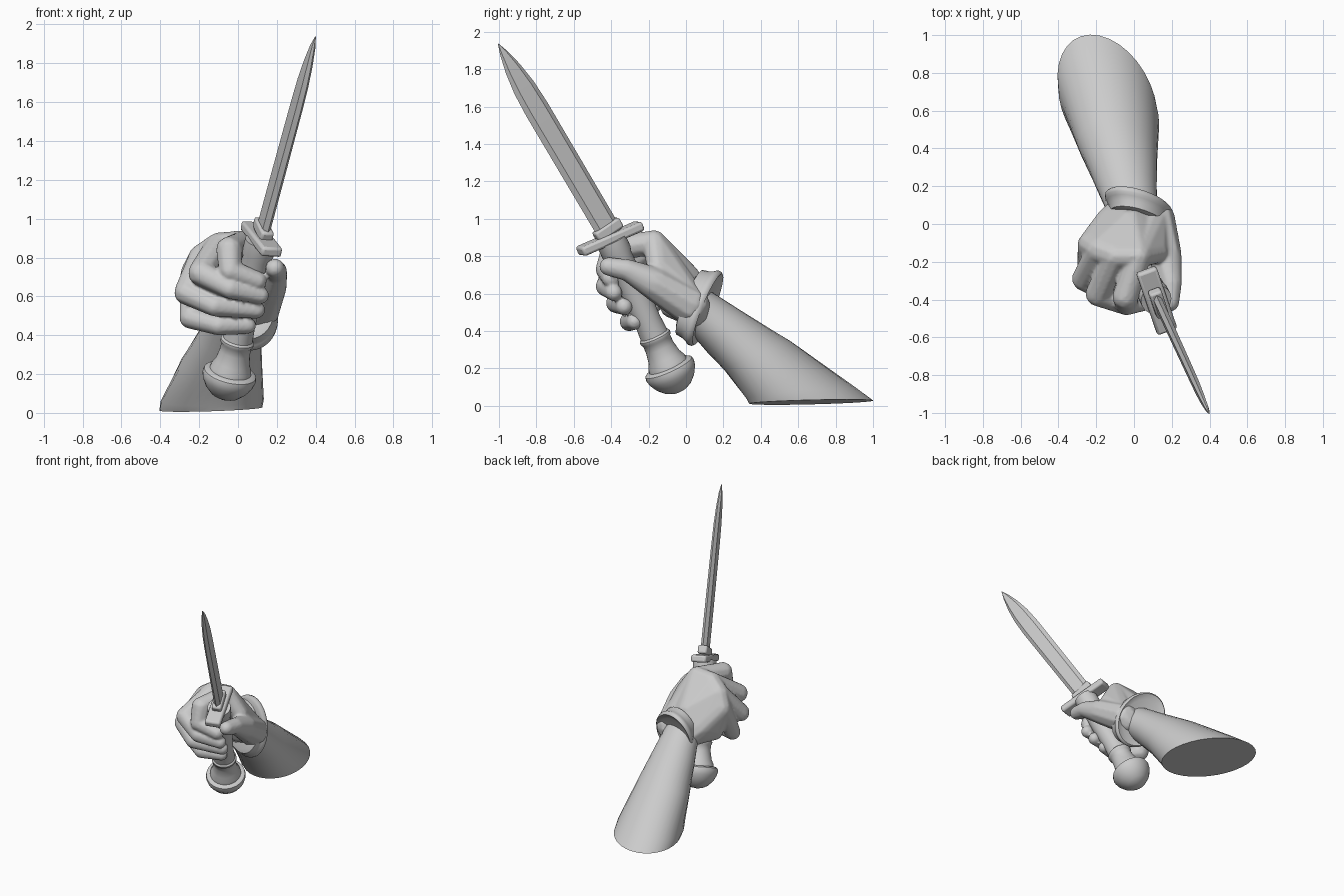
import bpy, bmesh, math
from mathutils import Vector, Matrix

if "Cube" in bpy.data.objects:
    bpy.data.objects.remove(bpy.data.objects["Cube"])

V = Vector


def finish(bm, name, angle=35):
    bmesh.ops.recalc_face_normals(bm, faces=bm.faces[:])
    me = bpy.data.meshes.new(name)
    bm.to_mesh(me)
    bm.free()
    ob = bpy.data.objects.new(name, me)
    bpy.context.collection.objects.link(ob)
    bpy.ops.object.select_all(action='DESELECT')
    bpy.context.view_layer.objects.active = ob
    ob.select_set(True)
    bpy.ops.object.shade_smooth_by_angle(angle=math.radians(angle))
    return ob


def loft(name, rings, angle=35):
    """Skin a list of equal-length point rings and cap both ends."""
    bm = bmesh.new()
    vs = [[bm.verts.new(p) for p in r] for r in rings]
    n = len(vs[0])
    for a, b in zip(vs, vs[1:]):
        for i in range(n):
            j = (i + 1) % n
            bm.faces.new((a[i], a[j], b[j], b[i]))
    bm.faces.new(vs[0])
    bm.faces.new(vs[-1])
    return finish(bm, name, angle)


def ellipse(c, u, v, n=32):
    c, u, v = V(c), V(u), V(v)
    return [c + u * math.cos(2 * math.pi * i / n) + v * math.sin(2 * math.pi * i / n)
            for i in range(n)]


def blob(bm, balls):
    """Add the convex hull of several balls (x, y, z, radius)."""
    part = bmesh.new()
    for x, y, z, r in balls:
        bmesh.ops.create_icosphere(part, subdivisions=2, radius=r,
                                   matrix=Matrix.Translation((x, y, z)))
    res = bmesh.ops.convex_hull(part, input=part.verts[:])
    junk = {g for k in ('geom_interior', 'geom_unused') for g in res[k]
            if isinstance(g, bmesh.types.BMVert)}
    bmesh.ops.delete(part, geom=list(junk), context='VERTS')
    me = bpy.data.meshes.new("tmp")
    part.to_mesh(me)
    part.free()
    bm.from_mesh(me)
    bpy.data.meshes.remove(me)


def box(name, c, axes, half, bevel):
    bm = bmesh.new()
    bmesh.ops.create_cube(bm, size=2)
    for v in bm.verts:
        v.co = V(c) + sum((a * h * k for a, h, k in zip(axes, half, v.co)), V())
    ob = finish(bm, name)
    m = ob.modifiers.new("bevel", 'BEVEL')
    m.width, m.segments = bevel, 2
    return ob


# Dagger axes: along the blade, across its width, through its thickness
along = V((0.227, -0.495, 0.839)).normalized()
wide = V((0.263, -0.798, -0.54))
wide = (wide - along * wide.dot(along)).normalized()
thin = along.cross(wide)
base = V((0.14, -0.44, 0.98))

# Blade: flat faces with bevelled cutting edges
rings = []
for s, w, t in [(-0.09, .068, .022), (0.3, .069, .021), (0.72, .07, .019), (0.86, .064, .018),
                (0.98, .047, .015), (1.08, .023, .010), (1.14, .002, .002)]:
    rings.append([base + along * s + wide * w * a + thin * t * b for a, b in
                  [(1, 0), (.62, 1), (-.62, 1), (-1, 0), (-.62, -1), (.62, -1)]])
loft("blade", rings, 15)
box("blade_collar", base - along * 0.045, (along, wide, thin), (.03, .08, .034), .012)

# Crossguard
guard_c = V((0.12, -0.405, 0.895))
g_long = V((0.30, -0.874, -0.38)).normalized()
g_side = along.cross(g_long).normalized()
box("crossguard", guard_c, (g_long, g_side, g_long.cross(g_side)), (.185, .056, .026), .014)

# Grip and pommel, turned around the handle axis
foot = V((-0.045, -0.085, 0.19))
h = (guard_c - foot).normalized()
hu = h.orthogonal().normalized()
hv = h.cross(hu)


def turned(name, profile):
    loft(name, [ellipse(foot + h * s, hu * r, hv * r) for s, r in profile], 40)


turned("pommel", [(-.128, .004), (-.122, .04), (-.105, .075), (-.07, .11), (-.03, .133),
                  (0, .14), (.02, .136), (.03, .12), (.032, .08)])
turned("grip", [(.02, .11), (.05, .105), (.08, .09), (.14, .079), (.18, .079), (.19, .087),
                (.205, .087), (.215, .077), (.3, .072), (.5, .076), (.68, .074),
                (.71, .082), (.78, .082)])

# Forearm, cut flat at the bottom
loft("forearm", [
    ellipse((-.14, .67, .02), (.265, -.12, .008), (.01, .31, .012)),
    ellipse((-.133, .62, .065), (.266, -.10, .005), (.01, .28, .03)),
    ellipse((-.085, .385, .265), (.208, -.04, 0), (0, .17, .082)),
    ellipse((-.04, .20, .40), (.16, 0, 0), (0, .085, .115)),
    ellipse((-.015, .09, .49), (.138, 0, 0), (0, .05, .118)),
    ellipse((0, .02, .55), (.13, 0, 0), (0, .05, .11))], 40)

# Rolled glove cuff
cuff_dir = V((0, .93, -.36))
loft("glove_cuff", [
    ellipse(V((.027, .08, .53)) + cuff_dir * d, V((.165, -.045, -.03)) * k, V((.0, .065, .18)) * k)
    for d, k in [(.025, .8), (.035, .98), (.04, 1.04), (.03, 1.09), (.01, 1.09),
                 (-.005, 1.03), (-.03, .98), (-.065, .95), (-.075, .8)]], 50)

# Gloved hand: palm, thumb and fingers merged into one skin
bm = bmesh.new()
knuckles = [(.025, -.17, .875, .065), (-.10, -.17, .86, .07),
            (-.18, -.14, .80, .075), (-.225, -.11, .71, .075)]
blob(bm, knuckles + [(-.07, .05, .53, .09), (.09, .04, .51, .09), (-.02, -.01, .68, .09),
                     (-.13, .01, .58, .08), (-.19, -.08, .53, .06)])
# Web between thumb and index finger
blob(bm, [knuckles[0], (.10, .02, .55, .10), (.12, -.15, .74, .06)])


def chain(balls):
    for a, b in zip(balls, balls[1:]):
        blob(bm, [a, b])


chain([(.11, .02, .54, .11), (.165, -.17, .655, .09), (.195, -.31, .725, .06),
       (.19, -.415, .745, .05)])                                        # thumb
for k, joints in zip(knuckles, [
        [(-.045, -.385, .84, .07), (-.04, -.425, .73, .06), (.10, -.40, .68, .05)],
        [(-.19, -.37, .72, .068), (-.04, -.43, .64, .055), (.115, -.385, .605, .046)],
        [(-.265, -.29, .62, .065), (-.12, -.375, .55, .055), (.095, -.33, .53, .046)],
        [(-.245, -.22, .49, .058), (-.10, -.305, .45, .052), (.05, -.275, .45, .044)]]):
    chain([k] + joints)                                                 # fingers
hand = finish(bm, "gloved_hand", 180)
m = hand.modifiers.new("merge", 'REMESH')
m.mode, m.voxel_size, m.use_smooth_shade = 'VOXEL', 0.009, True
m = hand.modifiers.new("soften", 'SMOOTH')
m.factor, m.iterations = 0.5, 5
